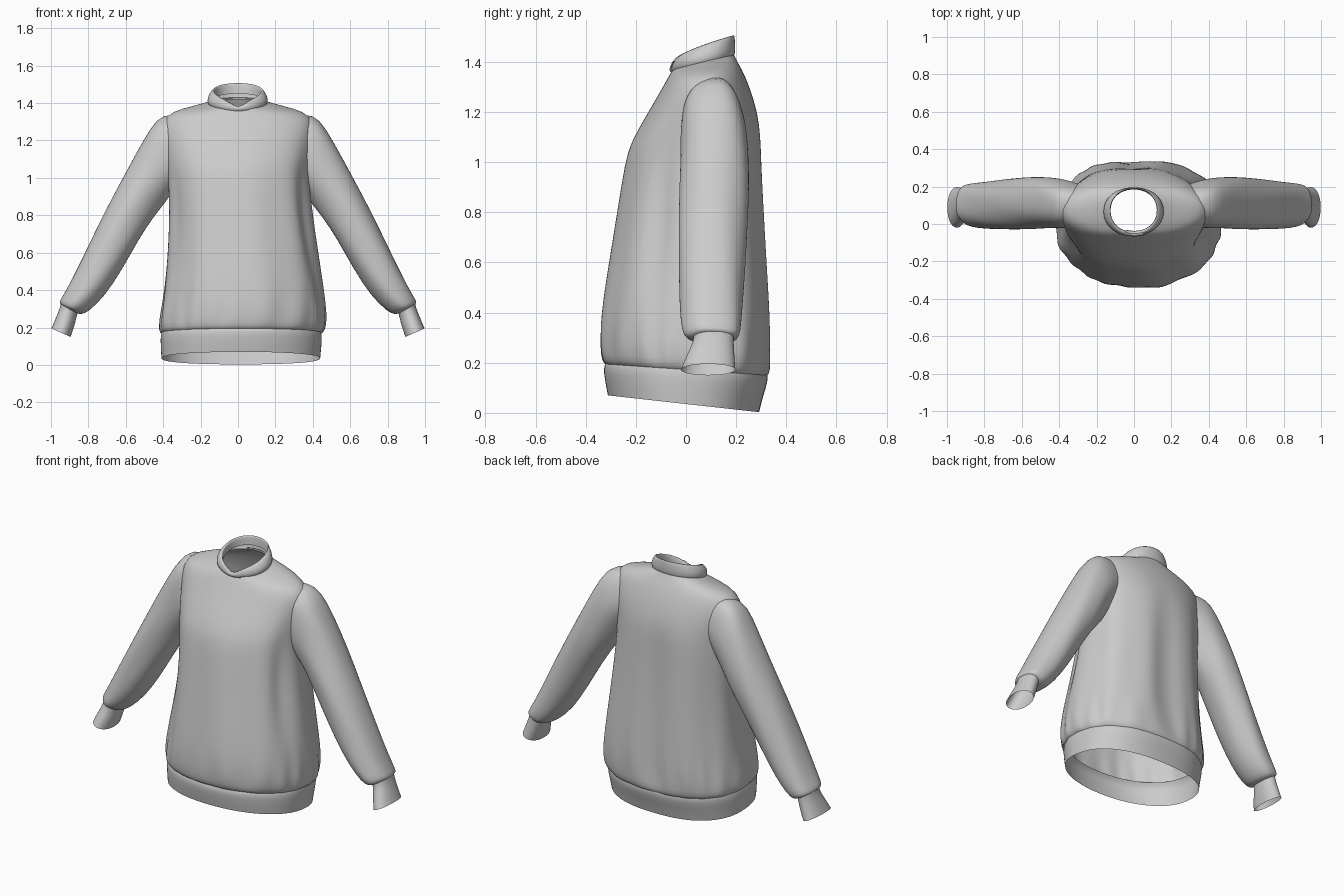
import bpy, bmesh, math
from math import sin, cos, pi, exp
from mathutils import Vector

cube = bpy.data.objects.get("Cube")
if cube:
    bpy.data.objects.remove(cube, do_unlink=True)

GREY = (0.6, 0.6, 0.6, 1)
fabric = bpy.data.materials.new("grey fabric")
fabric.use_nodes = True
fabric.diffuse_color = GREY
bsdf = fabric.node_tree.nodes["Principled BSDF"]
bsdf.inputs["Base Color"].default_value = GREY
bsdf.inputs["Roughness"].default_value = 0.8


def loft(name, rings, closed=True):
    """Skin rows of points into one smooth sheet of cloth."""
    bm = bmesh.new()
    rows = [[bm.verts.new(p) for p in ring] for ring in rings]
    n = len(rows[0])
    for low, high in zip(rows, rows[1:]):
        for i in range(n if closed else n - 1):
            j = (i + 1) % n
            bm.faces.new((low[i], low[j], high[j], high[i]))
    mesh = bpy.data.meshes.new(name)
    bm.to_mesh(mesh)
    bm.free()
    mesh.materials.append(fabric)
    mesh.polygons.foreach_set("use_smooth", [True] * len(mesh.polygons))
    obj = bpy.data.objects.new(name, mesh)
    bpy.context.collection.objects.link(obj)
    sub = obj.modifiers.new("smooth", "SUBSURF")
    sub.levels = sub.render_levels = 1


def power(v, e):
    return math.copysign(abs(v) ** e, v)


def oval(t, half, front, back, z_front, z_back, cx=0, grow=1, square=0.83, bow=1):
    """Point on a tilted oval: rounder in front, boxier behind."""
    e = square if sin(t) > 0 else 0.94
    s = power(sin(t), e)
    y = (front + back) / 2 + s * (back - front) / 2 * grow
    x = cx + power(cos(t), e) * half * grow
    return Vector((x, y, z_front + (z_back - z_front) * ((s + 1) / 2) ** bow))


def angles(n, start=0, stop=2 * pi, end=False):
    return [start + (stop - start) * i / (n - 1 if end else n) for i in range(n)]


def bell(v, centre, width):
    return exp(-((v - centre) / width) ** 2)


def drape(t, z):
    """Radial folds: puckers above the hem, long folds, hollows under the arms."""
    puckers = 0.014 * sin(19 * t + 2 * sin(3 * t)) * bell(z, 0.27, 0.08)
    fade = max(0, min(1, (1.25 - z) / 0.5, (z - 0.19) / 0.1))
    folds = 0.012 * sin(9 * t + 1.2 + 0.8 * z) * fade
    groove = -0.07 * bell(t, pi / 2, 0.16) * fade
    sides = bell(t, pi + 0.42, 0.2) + bell(t, 2 * pi - 0.42, 0.2)
    return 1 + puckers + folds + groove - 0.07 * sides * bell(z, 0.78, 0.22)


# Body: half width, front y, back y, front z, back z, centre x
BODY = [
    (0.43, -0.322, 0.325, 0.195, 0.15, 0.018),
    (0.443, -0.335, 0.338, 0.205, 0.165, 0.02),
    (0.445, -0.342, 0.343, 0.26, 0.23, 0.025),
    (0.435, -0.342, 0.345, 0.34, 0.32, 0.028),
    (0.42, -0.33, 0.338, 0.45, 0.45, 0.028),
    (0.40, -0.302, 0.327, 0.62, 0.62, 0.022),
    (0.382, -0.27, 0.315, 0.82, 0.82, 0.012),
    (0.375, -0.242, 0.305, 1.0, 1.0, 0),
    (0.38, -0.22, 0.302, 1.08, 1.1, 0),
    (0.395, -0.15, 0.288, 1.2, 1.2, 0),
    (0.405, -0.095, 0.25, 1.295, 1.31, 0),
    (0.355, -0.072, 0.222, 1.337, 1.372, 0),
    (0.25, -0.06, 0.205, 1.357, 1.40, 0),
    (0.155, -0.052, 0.19, 1.37, 1.43, 0),
]


def torso_ring(row):
    # shoulders are rounder than the waist so they run into the sleeves
    square = 0.83 + 0.15 * max(0, min(1, (row[3] - 1) / 0.25))
    return [oval(t, *row, grow=drape(t, row[3]), square=square) for t in angles(96)]


loft("body", [torso_ring(row) for row in BODY])

# Hem band, tilted so that the back hangs lower, tucked in at the seam
HEM = [
    (0.425, -0.312, 0.292, 0.07, 0.003, 0.015),
    (0.428, -0.32, 0.303, 0.11, 0.05, 0.016),
    (0.432, -0.328, 0.322, 0.16, 0.11, 0.017),
    (0.43, -0.328, 0.33, 0.19, 0.15, 0.018),
    (0.415, -0.308, 0.312, 0.215, 0.18, 0.018),
]
loft("hem_band", [[oval(t, *row) for t in angles(64)] for row in HEM])

# Collar: a folded strip whose two ends cross at the front
COLLAR = [
    (0.155, -0.052, 0.19, 1.35, 1.42),
    (0.164, -0.064, 0.197, 1.365, 1.435),
    (0.158, -0.064, 0.197, 1.39, 1.47),
    (0.132, -0.055, 0.194, 1.405, 1.51),
    (0.123, -0.045, 0.189, 1.40, 1.507),
    (0.125, -0.04, 0.185, 1.365, 1.45),
]
collar = []
for k, row in enumerate(COLLAR):
    ring = []
    for t in angles(56, -pi / 2 - 0.35, 1.5 * pi + 0.35, True):
        f = (t + pi / 2) / (2 * pi)
        p = oval(t, *row, square=0.94, grow=0.97 + 0.05 * f, bow=0.65)
        if k > 1 and p.y < 0:
            p.z -= 0.02 * bell(p.x, 0, 0.05)
        ring.append(p)
    collar.append(ring)
loft("collar", collar, closed=False)

# Sleeve: outer x, outer z, inner x, inner z, front y, back y
SLEEVE = [
    (0.27, 1.335, 0.31, 1.0, 0.0, 0.21),
    (0.36, 1.343, 0.345, 0.94, -0.02, 0.232),
    (0.435, 1.325, 0.375, 0.89, -0.025, 0.242),
    (0.51, 1.198, 0.41, 0.845, -0.02, 0.25),
    (0.605, 1.02, 0.455, 0.785, -0.025, 0.255),
    (0.705, 0.83, 0.53, 0.67, -0.03, 0.245),
    (0.805, 0.63, 0.62, 0.51, -0.03, 0.235),
    (0.88, 0.475, 0.715, 0.365, -0.025, 0.225),
    (0.935, 0.37, 0.80, 0.285, -0.015, 0.22),
    (0.958, 0.335, 0.835, 0.27, 0.0, 0.21),
    (0.948, 0.325, 0.86, 0.275, 0.03, 0.19),
]
CUFF = [
    (0.945, 0.345, 0.855, 0.285, 0.03, 0.19),
    (0.95, 0.31, 0.865, 0.25, 0.03, 0.19),
    (0.97, 0.26, 0.875, 0.205, 0.005, 0.193),
    (0.998, 0.195, 0.895, 0.15, -0.02, 0.197),
]


def tube_ring(row, side, crease):
    ox, oz, ix, iz, front, back = row
    outer, inner = Vector((ox, 0, oz)), Vector((ix, 0, iz))
    ring = []
    for t in angles(40):
        g = 1 + crease * sin(5 * t + 9 * oz)
        p = (outer + inner) / 2 + (outer - inner) / 2 * cos(t) * g
        p.y = (front + back) / 2 + (back - front) / 2 * power(sin(t), 0.9) * g
        p.x *= side
        ring.append(p)
    return ring if side < 0 else ring[::-1]


for side, word in ((1, "left"), (-1, "right")):
    loft(word + "_sleeve", [tube_ring(r, side, 0.018) for r in SLEEVE])
    loft(word + "_cuff", [tube_ring(r, side, 0) for r in CUFF])
